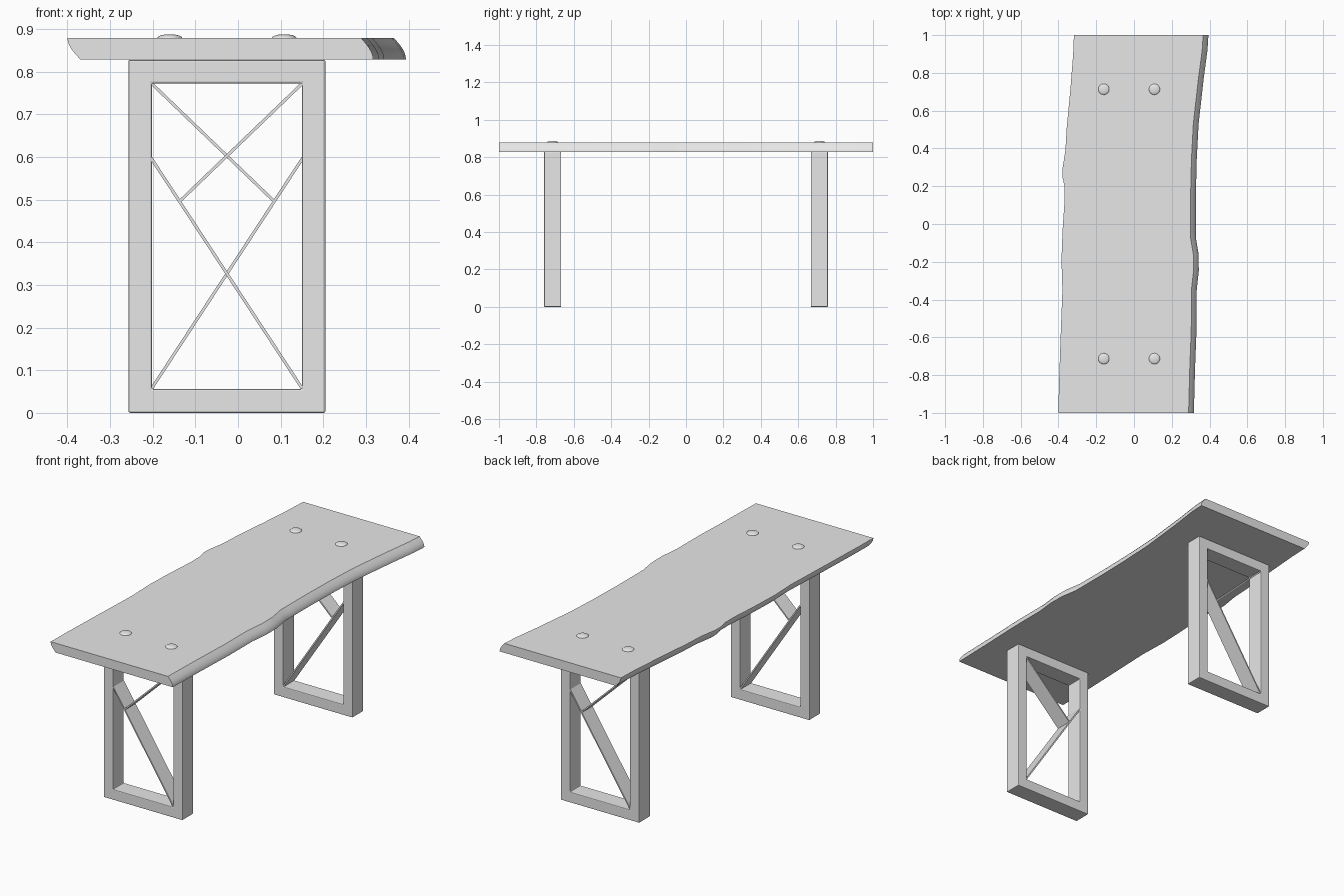
import bpy, bmesh, math
from mathutils import Matrix, Vector

default_cube = bpy.data.objects.get("Cube")
if default_cube:
    bpy.data.objects.remove(default_cube, do_unlink=True)

# One plain grey material for the whole table
grey = bpy.data.materials.new("plain_grey")
grey.use_nodes = True
grey.diffuse_color = (0.8, 0.8, 0.8, 1)
grey.node_tree.nodes["Principled BSDF"].inputs["Base Color"].default_value = (0.8, 0.8, 0.8, 1)

SLAB_BOTTOM, SLAB_TOP = 0.829, 0.879
FRAME_Y = 0.713          # distance of each leg frame from the middle
FRAME_DEPTH = 0.092
FRAME_X = -0.026         # centre of the leg frames


def make_object(name, bm, smooth=False):
    bmesh.ops.recalc_face_normals(bm, faces=bm.faces)
    mesh = bpy.data.meshes.new(name)
    bm.to_mesh(mesh)
    bm.free()
    mesh.materials.append(grey)
    obj = bpy.data.objects.new(name, mesh)
    bpy.context.collection.objects.link(obj)
    if smooth:
        bpy.ops.object.select_all(action="DESELECT")
        obj.select_set(True)
        bpy.context.view_layer.objects.active = obj
        bpy.ops.object.shade_smooth_by_angle(angle=math.radians(35))
    return obj


def sample(path, y):
    """Linear x position along a (y, x) edge path."""
    for (y0, x0), (y1, x1) in zip(path, path[1:]):
        if y <= y1:
            return x0 + (x1 - x0) * (y - y0) / (y1 - y0)
    return path[-1][1]


# Live-edge slab: wavy outlines, given as (y, x)
left_edge = [(-1, -0.4), (-0.88, -0.398), (-0.61, -0.389), (-0.35, -0.379),
             (-0.19, -0.384), (-0.03, -0.378), (0.13, -0.367), (0.2, -0.368),
             (0.25, -0.379), (0.29, -0.379), (0.39, -0.363), (0.5, -0.357),
             (0.71, -0.337), (0.9, -0.322), (1, -0.318)]
right_edge = [(-1, 0.289), (-0.77, 0.295), (-0.56, 0.303), (-0.35, 0.304),
              (-0.25, 0.315), (-0.16, 0.314), (-0.07, 0.299), (0.13, 0.299),
              (0.34, 0.304), (0.53, 0.314), (0.77, 0.341), (0.92, 0.361), (1, 0.366)]


def make_slab():
    bm = bmesh.new()
    steps = 6
    rows = []
    for y in sorted({p[0] for p in left_edge + right_edge}):
        left, right = sample(left_edge, y), sample(right_edge, y)
        ring = []
        for i in range(steps + 1):       # left side, undercut
            a = i / steps * math.pi / 2
            z = SLAB_TOP + (SLAB_BOTTOM - SLAB_TOP) * i / steps
            ring.append(bm.verts.new((left + 0.03 * (1 - math.cos(a)), y, z)))
        for i in range(steps, -1, -1):   # right side, flaring outwards
            a = i / steps * math.pi / 2
            z = SLAB_TOP + (SLAB_BOTTOM - SLAB_TOP) * i / steps
            ring.append(bm.verts.new((right + 0.028 * math.sin(a), y, z)))
        rows.append(ring)
    for r0, r1 in zip(rows, rows[1:]):
        for i in range(len(r0)):
            j = (i + 1) % len(r0)
            bm.faces.new((r0[i], r0[j], r1[j], r1[i]))
    bm.faces.new(rows[0])
    bm.faces.new(rows[-1])
    make_object("table_top", bm, smooth=True)


# Rectangular leg frame with softly rounded edges
def make_frame(name, y):
    bm = bmesh.new()
    outer, inner = [], []
    for sx, top in ((-1, 0), (1, 0), (1, 1), (-1, 1)):
        outer.append(bm.verts.new((FRAME_X + sx * 0.231, y - FRAME_DEPTH / 2,
                                   SLAB_BOTTOM - 0.001 if top else 0)))
        inner.append(bm.verts.new((FRAME_X + sx * 0.176, y - FRAME_DEPTH / 2,
                                   0.773 if top else 0.056)))
    for i in range(4):
        j = (i + 1) % 4
        bm.faces.new((outer[i], outer[j], inner[j], inner[i]))
    result = bmesh.ops.extrude_face_region(bm, geom=bm.faces[:])
    moved = [v for v in result["geom"] if isinstance(v, bmesh.types.BMVert)]
    bmesh.ops.translate(bm, verts=moved, vec=(0, FRAME_DEPTH, 0))
    obj = make_object(name, bm)
    bevel = obj.modifiers.new("soft_edges", "BEVEL")
    bevel.width = 0.004
    bevel.segments = 2
    bevel.limit_method = "ANGLE"
    bevel.angle_limit = math.radians(60)


# Thin flat brace between two (x, z) points measured from the frame centre
def make_brace(name, start, end, y, mirror):
    a = Vector((FRAME_X + mirror * start[0], y, start[1]))
    b = Vector((FRAME_X + mirror * end[0], y, end[1]))
    along = b - a
    bm = bmesh.new()
    bmesh.ops.create_cube(bm, size=1)
    turn = Matrix.Rotation(-math.atan2(along.z, along.x), 4, "Y")
    size = Matrix.Diagonal((along.length, FRAME_DEPTH - 0.004, 0.007, 1))
    bm.transform(Matrix.Translation((a + b) / 2) @ turn @ size)
    make_object(name, bm)


# Low domed bolt head on top of the slab
def make_bolt(name, x, y):
    bm = bmesh.new()
    bmesh.ops.create_uvsphere(bm, u_segments=32, v_segments=16, radius=1)
    lower = [v for v in bm.verts if v.co.z < -0.01]
    bmesh.ops.delete(bm, geom=lower, context="VERTS")
    bm.transform(Matrix.Translation((x, y, SLAB_TOP)) @ Matrix.Diagonal((0.029, 0.029, 0.009, 1)))
    make_object(name, bm, smooth=True)


make_slab()
for place, side in (("front", -1), ("back", 1)):
    y = side * FRAME_Y
    mirror = -side       # the back braces mirror the front ones
    make_frame(place + "_leg_frame", y)
    make_brace(place + "_long_brace", (-0.178, 0.598), (0.176, 0.058), y, mirror)
    make_brace(place + "_short_brace", (0.176, 0.772), (-0.111, 0.496), y, mirror)
    for hand, offset in (("left", 0.134), ("right", -0.134)):
        make_bolt(place + "_" + hand + "_bolt", FRAME_X + offset, y)
